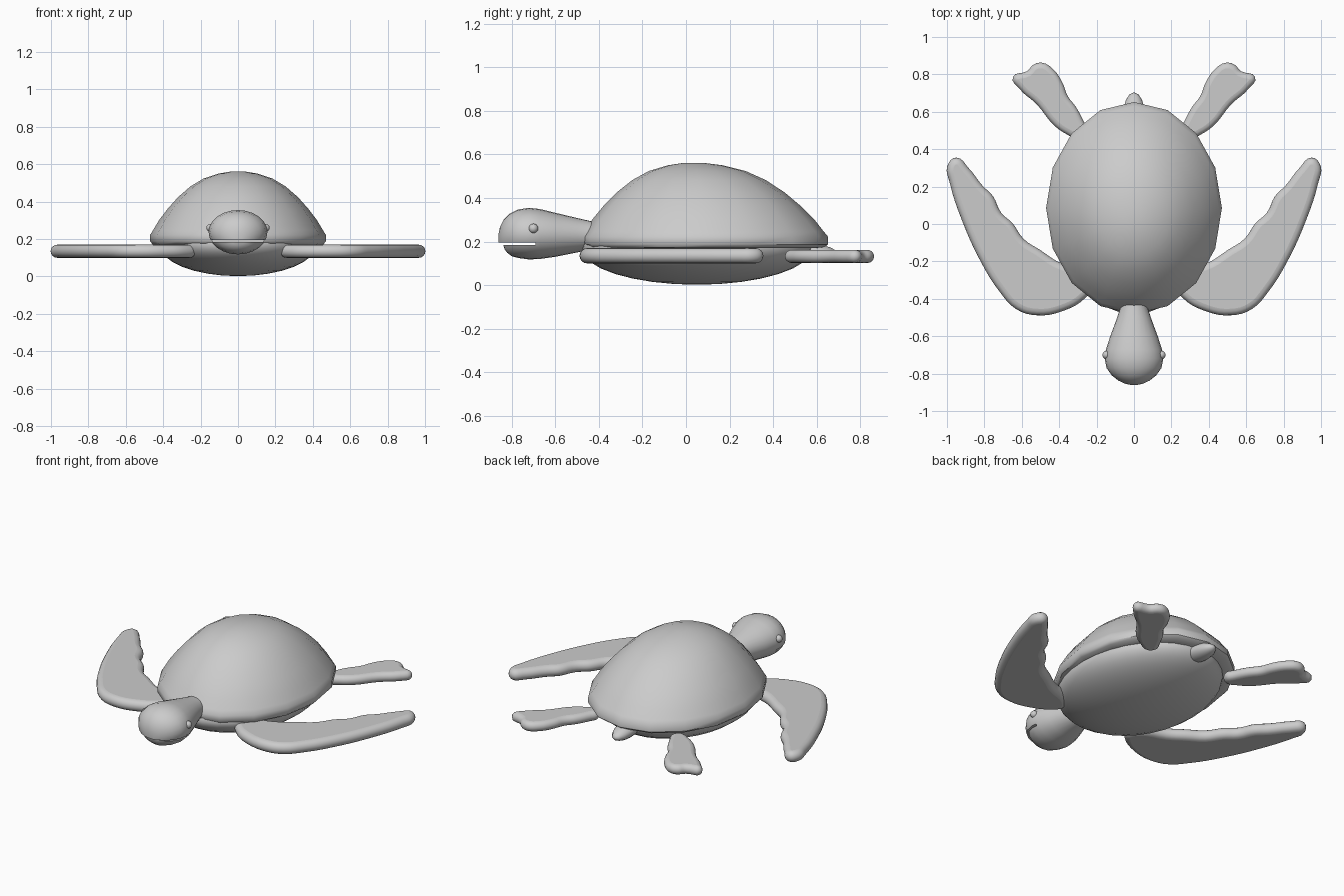
import bpy, bmesh
from math import sin, cos, pi

if "Cube" in bpy.data.objects:
    bpy.data.objects.remove(bpy.data.objects["Cube"])


def loft(name, rings, angle=40):
    """Skin a list of closed vertex rings and cap both ends."""
    bm = bmesh.new()
    rows = [[bm.verts.new(p) for p in ring] for ring in rings]
    n = len(rows[0])
    for a, b in zip(rows, rows[1:]):
        for i in range(n):
            bm.faces.new((a[i], a[(i + 1) % n], b[(i + 1) % n], b[i]))
    bm.faces.new(rows[0])
    bm.faces.new(rows[-1])
    bmesh.ops.recalc_face_normals(bm, faces=bm.faces[:])
    me = bpy.data.meshes.new(name)
    bm.to_mesh(me)
    bm.free()
    ob = bpy.data.objects.new(name, me)
    bpy.context.collection.objects.link(ob)
    smooth(ob, angle)
    return ob


def smooth(ob, angle=40):
    bpy.ops.object.select_all(action='DESELECT')
    bpy.context.view_layer.objects.active = ob
    ob.select_set(True)
    bpy.ops.object.shade_smooth_by_angle(angle=angle * pi / 180)


def ellipsoid(name, loc, scale, seg=24, rot=0):
    bpy.ops.mesh.primitive_uv_sphere_add(segments=seg, ring_count=seg // 2,
                                         location=loc, rotation=(rot, 0, 0))
    ob = bpy.context.object
    ob.name = name
    ob.scale = scale
    smooth(ob, 80)
    return ob


def flipper(name, outline, z, half):
    """Rounded flat paddle from a smooth outline, mirrored to the other side."""
    cu = bpy.data.curves.new(name, 'CURVE')
    cu.dimensions = '2D'
    cu.fill_mode = 'BOTH'
    cu.resolution_u = 4
    sp = cu.splines.new('BEZIER')
    sp.bezier_points.add(len(outline) - 1)
    for bp, (x, y) in zip(sp.bezier_points, outline):
        bp.co = (x, y, 0)
        bp.handle_left_type = bp.handle_right_type = 'AUTO'
    sp.use_cyclic_u = True
    cu.bevel_depth = half
    cu.bevel_resolution = 3
    cu.offset = -half
    ob = bpy.data.objects.new(name, cu)
    bpy.context.collection.objects.link(ob)
    bpy.ops.object.select_all(action='DESELECT')
    bpy.context.view_layer.objects.active = ob
    ob.select_set(True)
    bpy.ops.object.convert(target='MESH')
    ob = bpy.context.object
    ob.name = name
    for v in ob.data.vertices:
        v.co.z += z
    smooth(ob, 50)
    ob.modifiers.new("mirror", 'MIRROR').use_mirror_merge = False


# upper shell: 16-sided oval dome with a narrow rim
profile = [(0.85, 0.17), (0.97, 0.172), (1.0, 0.187), (1.0, 0.222), (0.965, 0.248),
           (0.9, 0.30), (0.8, 0.362), (0.68, 0.425), (0.54, 0.482), (0.39, 0.524),
           (0.22, 0.55), (0.08, 0.561)]
loft("upper_shell", [[(0.47 * r * cos(2 * pi * i / 16),
                       0.03 + 0.055 * r + 0.567 * r * sin(2 * pi * i / 16), z)
                      for i in range(16)] for r, z in profile], 45)

# belly
ellipsoid("belly_shell", (0, 0.05, 0.17), (0.42, 0.53, 0.168), 32)

# head and neck
sections = [(-0.36, 0.06, 0.28, 0.17), (-0.43, 0.068, 0.292, 0.165), (-0.5, 0.09, 0.308, 0.15),
            (-0.6, 0.127, 0.332, 0.13), (-0.67, 0.15, 0.349, 0.12), (-0.72, 0.157, 0.355, 0.118),
            (-0.77, 0.147, 0.347, 0.124), (-0.81, 0.118, 0.328, 0.132), (-0.837, 0.084, 0.3, 0.148),
            (-0.853, 0.05, 0.268, 0.165), (-0.86, 0.02, 0.235, 0.185)]
head = loft("head", [[(w * cos(2 * pi * i / 24), y,
                       (t + b) / 2 + (t - b) / 2 * sin(2 * pi * i / 24))
                      for i in range(24)] for y, w, t, b in sections])

# mouth slit
bpy.ops.mesh.primitive_cube_add(size=1, location=(0, -0.79, 0.19))
slit = bpy.context.object
slit.name = "mouth_cutter"
slit.scale = (0.5, 0.2, 0.01)
slit.hide_render = True
slit.display_type = 'WIRE'
cut = head.modifiers.new("mouth", 'BOOLEAN')
cut.object = slit
cut.solver = 'EXACT'
bpy.ops.object.select_all(action='DESELECT')
bpy.context.view_layer.objects.active = head
head.select_set(True)
bpy.ops.object.modifier_apply(modifier="mouth")
bpy.data.objects.remove(slit)
# lower jaw sits slightly behind the upper one
for v in head.data.vertices:
    if v.co.z < 0.19 and v.co.y < -0.75:
        v.co.y += 0.2 * (-0.75 - v.co.y)

# eyes
for side, x in (("left", -0.147), ("right", 0.147)):
    ellipsoid(side + "_eye", (x, -0.7, 0.26), (0.022, 0.022, 0.022), 16)

# front flippers with a wavy trailing edge
flipper("front_flippers",
        [(0.225, -0.34), (0.26, -0.395), (0.38, -0.465), (0.52, -0.488), (0.63, -0.455),
         (0.72, -0.36), (0.82, -0.2), (0.92, 0.02), (0.985, 0.22), (0.998, 0.31),
         (0.95, 0.355), (0.885, 0.3), (0.81, 0.205), (0.755, 0.15), (0.71, 0.06),
         (0.65, 0.005), (0.59, -0.08), (0.5, -0.14), (0.41, -0.2), (0.27, -0.26)], 0.135, 0.035)

# rear flippers with lobed tips
flipper("rear_flippers",
        [(0.25, 0.5), (0.29, 0.455), (0.36, 0.48), (0.43, 0.53), (0.52, 0.64), (0.61, 0.72),
         (0.648, 0.785), (0.57, 0.818), (0.54, 0.85), (0.49, 0.862), (0.43, 0.825),
         (0.38, 0.75), (0.355, 0.685), (0.31, 0.625), (0.27, 0.55)], 0.132, 0.03)

# tail
ellipsoid("tail", (0, 0.57, 0.15), (0.06, 0.135, 0.045), 16, -0.12)
